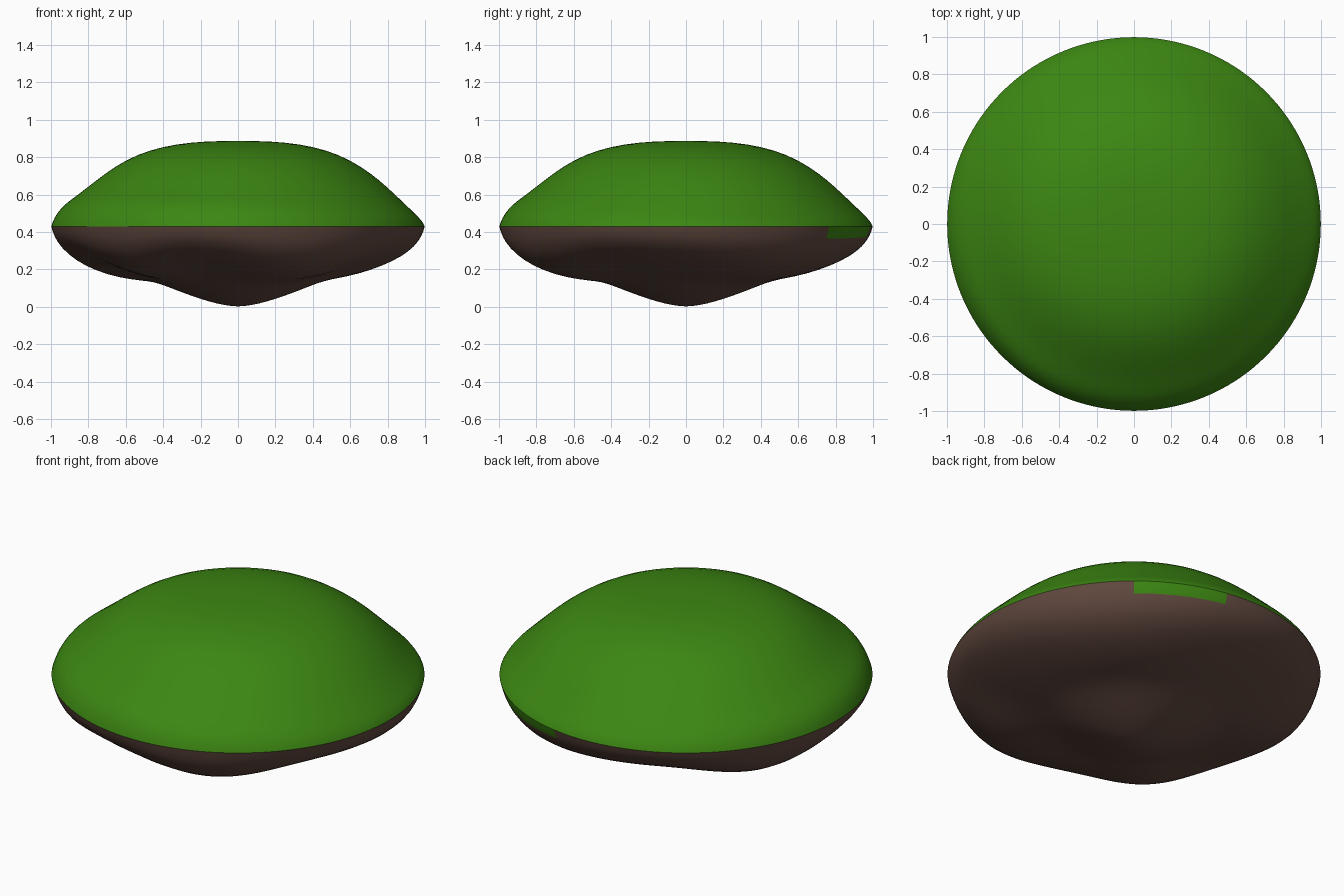
import bpy, bmesh
from math import cos, sin, pi, radians, degrees

if "Cube" in bpy.data.objects:
    bpy.data.objects.remove(bpy.data.objects["Cube"])

SEG = 72
# bulges (+1) and hollows (-1) around the island, by angle from its mirror axis x = y
LOBES = [(0, 0.7), (70, -1), (110, 1), (152, -1), (180, 0.4)]

# r, z, lobe amount, tilt amount
TOP = [(1.0, 0.43, 0, 0), (0.985, 0.467, 0, 0.01), (0.95, 0.511, 0, 0.022),
       (0.90, 0.556, 0, 0.018), (0.84, 0.606, 0, 0.008), (0.76, 0.675, 0, 0),
       (0.66, 0.75, 0, 0), (0.54, 0.815, 0, 0), (0.40, 0.858, 0, 0),
       (0.25, 0.88, 0, 0), (0.12, 0.886, 0, 0), (0.0, 0.887, 0, 0)]
BOTTOM = [(1.0, 0.43, 0, 0), (0.984, 0.372, 0.01, 0), (0.945, 0.312, 0.022, 0),
          (0.88, 0.26, 0.03, 0), (0.79, 0.217, 0.032, 0), (0.67, 0.178, 0.025, 0),
          (0.56, 0.155, 0.015, 0), (0.46, 0.137, 0.006, 0), (0.38, 0.109, 0, 0),
          (0.27, 0.066, 0, 0), (0.16, 0.029, 0, 0), (0.07, 0.008, 0, 0),
          (0.0, 0.002, 0, 0)]


def material(name, rgb):
    m = bpy.data.materials.new(name)
    m.diffuse_color = (*rgb, 1)
    m.use_nodes = True
    m.node_tree.nodes["Principled BSDF"].inputs["Base Color"].default_value = m.diffuse_color
    return m


def lobe(phi):
    a = abs((degrees(phi) + 180) % 360 - 180)
    for (a0, v0), (a1, v1) in zip(LOBES, LOBES[1:]):
        if a <= a1:
            t = (1 - cos(pi * (a - a0) / (a1 - a0))) / 2
            return v0 + (v1 - v0) * t
    return LOBES[-1][1]


def shell(name, profile, mats, up):
    bm = bmesh.new()
    rings = []
    for r, z, la, ta in profile[:-1]:
        ring = []
        for i in range(SEG):
            th = 2 * pi * i / SEG
            phi = th - pi / 4
            ring.append(bm.verts.new((r * cos(th), r * sin(th),
                                      z - la * lobe(phi) - ta * cos(phi))))
        rings.append(ring)
    tip = bm.verts.new((0, 0, profile[-1][1]))
    for k, (a, b) in enumerate(zip(rings, rings[1:])):
        for i in range(SEG):
            j = (i + 1) % SEG
            q = (a[i], a[j], b[j], b[i])
            f = bm.faces.new(q if up else q[::-1])
            # small patch of grass hanging over the rim
            if not up and k == 0 and 50 <= 360 * i / SEG < 77:
                f.material_index = 1
    for i in range(SEG):
        q = (rings[-1][i], rings[-1][(i + 1) % SEG], tip)
        bm.faces.new(q if up else q[::-1])
    for f in bm.faces:
        f.smooth = True
    me = bpy.data.meshes.new(name)
    bm.to_mesh(me)
    bm.free()
    for m in mats:
        me.materials.append(m)
    ob = bpy.data.objects.new(name, me)
    bpy.context.collection.objects.link(ob)
    sub = ob.modifiers.new("smooth", 'SUBSURF')
    sub.levels = sub.render_levels = 1
    return ob


grass = material("grass", (0.045, 0.24, 0.006))
earth = material("earth", (0.12, 0.066, 0.05))

# grassy dome and lumpy earth underside, meeting at the rim
shell("grass_dome", TOP, [grass], True)
shell("earth_underside", BOTTOM, [earth, grass], False)
